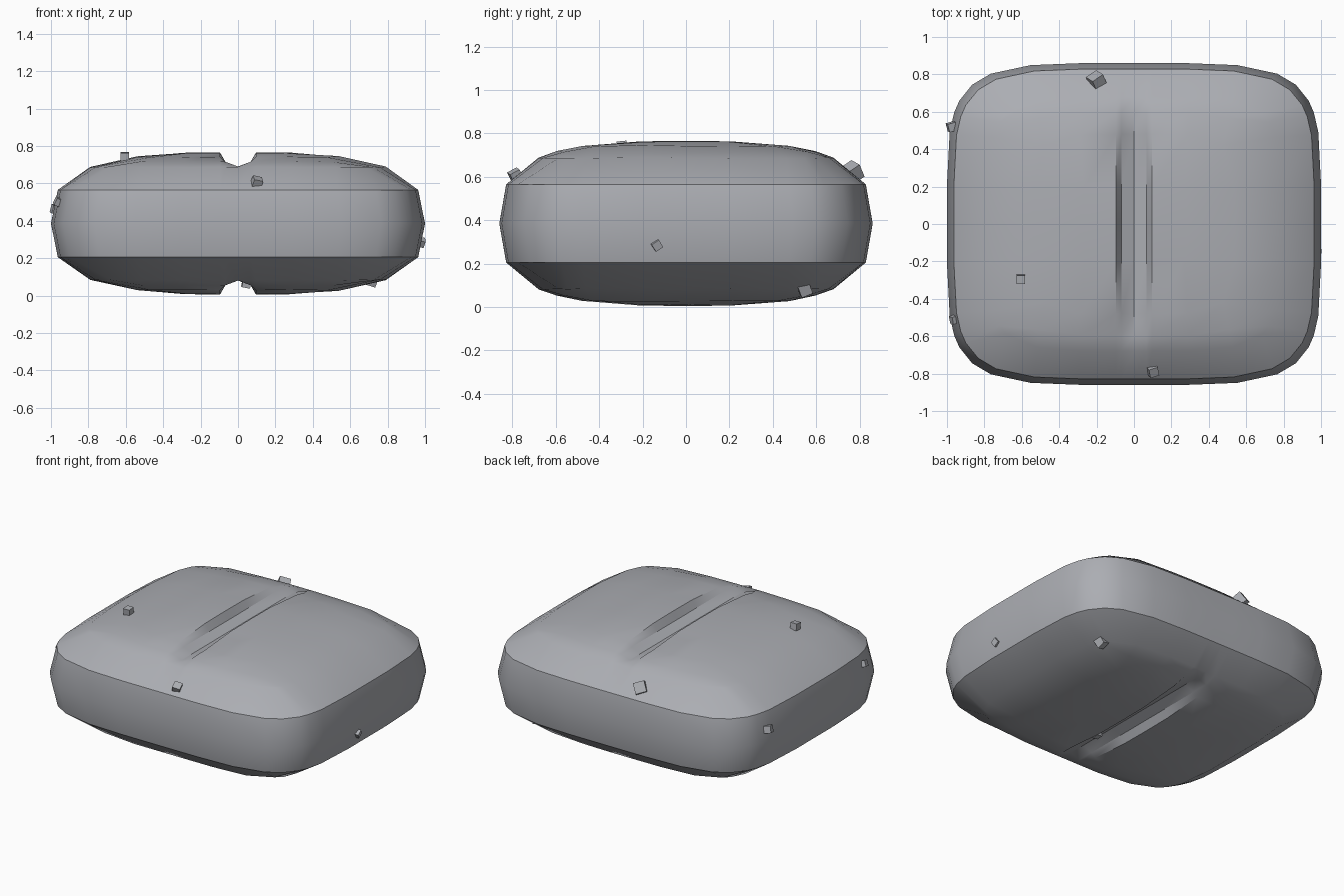
import bpy, bmesh, random
from mathutils import Euler

random.seed(4)
cube = bpy.data.objects.get("Cube")
if cube:
    bpy.data.objects.remove(cube, do_unlink=True)

HALF_Y, HALF_Z, MID_Z = 0.86, 0.38, 0.385
RIM = 0.18                      # height of the creased rim above the middle
PLAN, SIDE = 4.8, 3.0           # roundness of the outline and of the profile

stone = bpy.data.materials.new("grey stone")
colour = (0.41, 0.42, 0.45, 1)
stone.use_nodes = True
stone.diffuse_color = colour
stone.node_tree.nodes["Principled BSDF"].inputs["Base Color"].default_value = colour


def finish(bm, name):
    mesh = bpy.data.meshes.new(name)
    bmesh.ops.recalc_face_normals(bm, faces=bm.faces)
    bm.to_mesh(mesh)
    bm.free()
    mesh.materials.append(stone)
    obj = bpy.data.objects.new(name, mesh)
    bpy.context.collection.objects.link(obj)
    return obj


def profile(value):
    return max(0, 1 - value ** SIDE) ** (1 / SIDE)


def outline(u, v, scale):
    """Map a square position onto the rounded square plan."""
    norm = (abs(u) ** PLAN + abs(v) ** PLAN) ** (1 / PLAN)
    k = max(abs(u), abs(v)) / norm * scale if norm else 0
    return u * k, v * k


def mirrored(values):
    return [-a for a in reversed(values)] + [0] + values


# Cushion-shaped body with a V groove along the top and the underside
us = mirrored([0.07, 0.1, 0.3, 0.56, 0.82, 1])
vs = mirrored([0.25, 0.58, 0.72, 0.82, 1])
last_u, last_v = len(us) - 1, len(vs) - 1
rim_scale = profile(RIM / HALF_Z)
bm = bmesh.new()
caps = {}
for side in (-1, 1):
    for i, u in enumerate(us):
        for j, v in enumerate(vs):
            x, y = outline(u, v, rim_scale)
            r = (abs(x) ** PLAN + abs(y) ** PLAN) ** (1 / PLAN)
            z = HALF_Z * profile(r)
            edge = i in (0, last_u) or j in (0, last_v)
            if not edge:
                if abs(u) < 0.09:
                    z = min(z, 0.305 if u == 0 else 0.33)
                if abs(u) > 0.2:
                    z += random.uniform(-0.004, 0.002)
            caps[side, i, j] = bm.verts.new((x, y * HALF_Y, MID_Z + side * z))
    for i in range(last_u):
        for j in range(last_v):
            bm.faces.new([caps[side, i + a, j + b]
                          for a, b in ((0, 0), (1, 0), (1, 1), (0, 1))])

# Side wall: one wide middle ring between the two rims
loop = ([(i, 0) for i in range(last_u)] + [(last_u, j) for j in range(last_v)]
        + [(i, last_v) for i in range(last_u, 0, -1)]
        + [(0, j) for j in range(last_v, 0, -1)])
middle = []
for i, j in loop:
    x, y = outline(us[i], vs[j], 1)
    middle.append(bm.verts.new((x, y * HALF_Y, MID_Z)))
for n, spot in enumerate(loop):
    m = (n + 1) % len(loop)
    for side in (-1, 1):
        bm.faces.new((caps[(side, *spot)], caps[(side, *loop[m])],
                      middle[m], middle[n]))
body = finish(bm, "stone_body")
bpy.context.view_layer.objects.active = body
body.select_set(True)
bpy.ops.object.shade_smooth_by_angle(angle=0.55)

# Small chips stuck to the surface: name, position, size, tilt
chips = [
    ("top_chip", (-0.605, -0.295, 0.742), 0.045, (0.1, 0, 0)),
    ("front_chip", (0.1, -0.785, 0.605), 0.05, (0.5, 0.2, 0.3)),
    ("back_chip", (-0.2, 0.765, 0.62), 0.07, (0.6, 0.3, 0.6)),
    ("right_front_chip", (-0.96, -0.51, 0.5), 0.04, (0.3, 0.4, 0.3)),
    ("right_back_chip", (-0.975, 0.52, 0.46), 0.045, (0.2, 0.2, 0.3)),
    ("left_chip", (0.977, -0.135, 0.285), 0.04, (0.6, 0.2, 0.2)),
    ("lower_back_chip", (0.715, 0.545, 0.085), 0.055, (0.4, 0.3, 0.2)),
    ("groove_chip", (0.045, -0.3, 0.065), 0.045, (0.1, 0.2, 0.1)),
]
for name, place, size, tilt in chips:
    bm = bmesh.new()
    bmesh.ops.create_cube(bm, size=size)
    chip = finish(bm, name)
    chip.location = place
    chip.rotation_euler = Euler(tilt)
